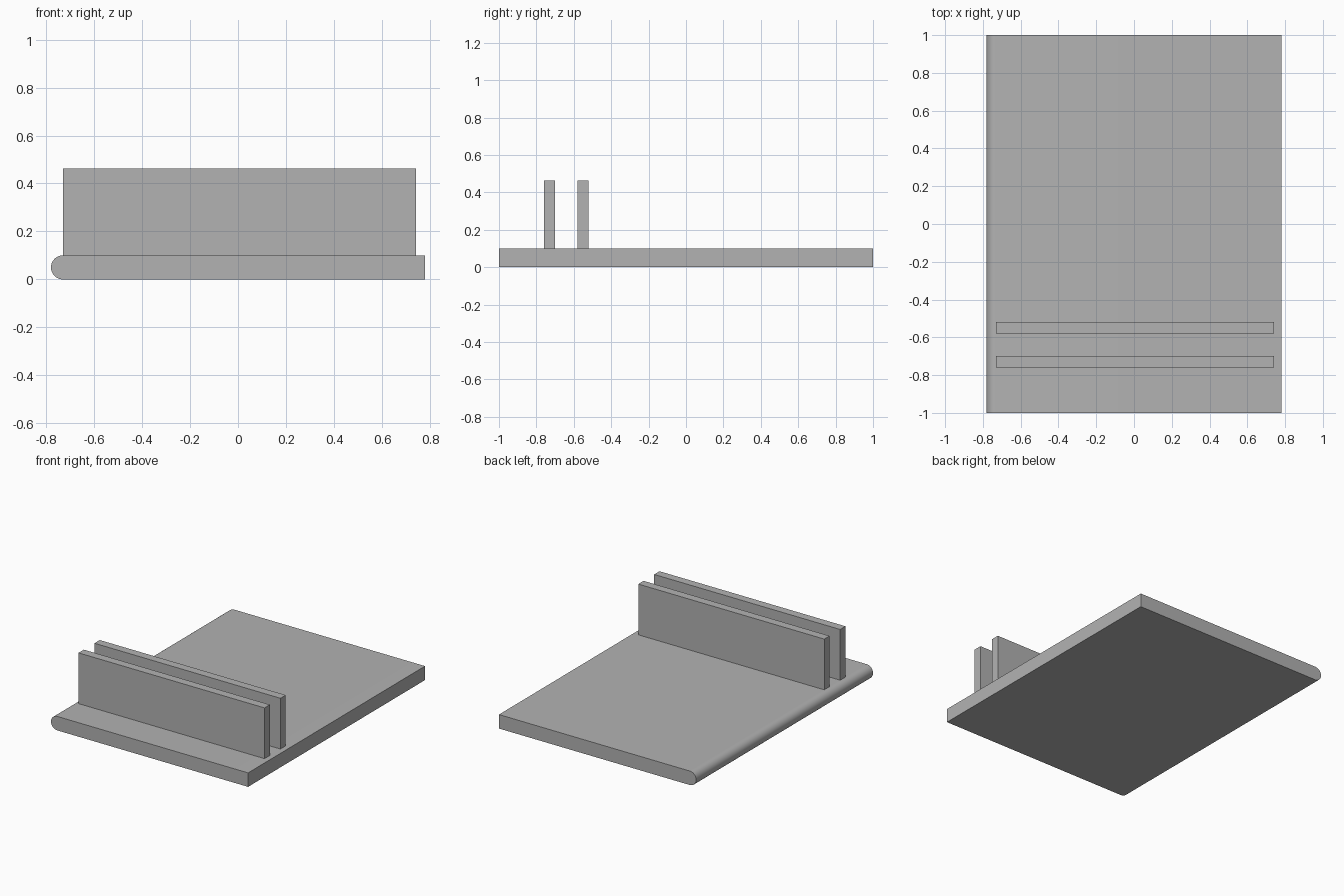
import bpy
import bmesh
import math

cube = bpy.data.objects.get("Cube")
if cube:
    bpy.data.objects.remove(cube, do_unlink=True)

# Single flat grey
grey = bpy.data.materials.new("plain grey")
grey.use_nodes = True
colour = (0.448, 0.448, 0.448, 1)
grey.diffuse_color = colour
grey.node_tree.nodes["Principled BSDF"].inputs["Base Color"].default_value = colour


def extrude_profile(name, profile, y0, y1):
    """Extrude a closed (x, z) profile along y."""
    bm = bmesh.new()
    face = bm.faces.new([bm.verts.new((x, y0, z)) for x, z in profile])
    result = bmesh.ops.extrude_face_region(bm, geom=[face])
    moved = [v for v in result["geom"] if isinstance(v, bmesh.types.BMVert)]
    bmesh.ops.translate(bm, verts=moved, vec=(0, y1 - y0, 0))
    bmesh.ops.recalc_face_normals(bm, faces=bm.faces)
    mesh = bpy.data.meshes.new(name)
    bm.to_mesh(mesh)
    bm.free()
    mesh.materials.append(grey)
    obj = bpy.data.objects.new(name, mesh)
    bpy.context.collection.objects.link(obj)
    return obj


# Base plate with one fully rounded long edge
HALF_WIDTH, THICK = 0.78, 0.10
r = THICK / 2
STEPS = 24
profile = [(HALF_WIDTH, 0), (HALF_WIDTH, THICK)]
for i in range(STEPS + 1):
    a = math.pi / 2 + math.pi * i / STEPS
    profile.append((-HALF_WIDTH + r + r * math.cos(a), r + r * math.sin(a)))
plate = extrude_profile("base_plate", profile, -1, 1)

bpy.ops.object.select_all(action="DESELECT")
plate.select_set(True)
bpy.context.view_layer.objects.active = plate
bpy.ops.object.shade_smooth_by_angle(angle=math.radians(30))

# Two upright walls forming a slot near the front
LEFT, RIGHT, TOP = -0.73, 0.742, 0.463
wall = [(LEFT, THICK), (RIGHT, THICK), (RIGHT, TOP), (LEFT, TOP)]
for name, y in (("front_wall", -0.76), ("rear_wall", -0.58)):
    extrude_profile(name, wall, y, y + 0.06)
